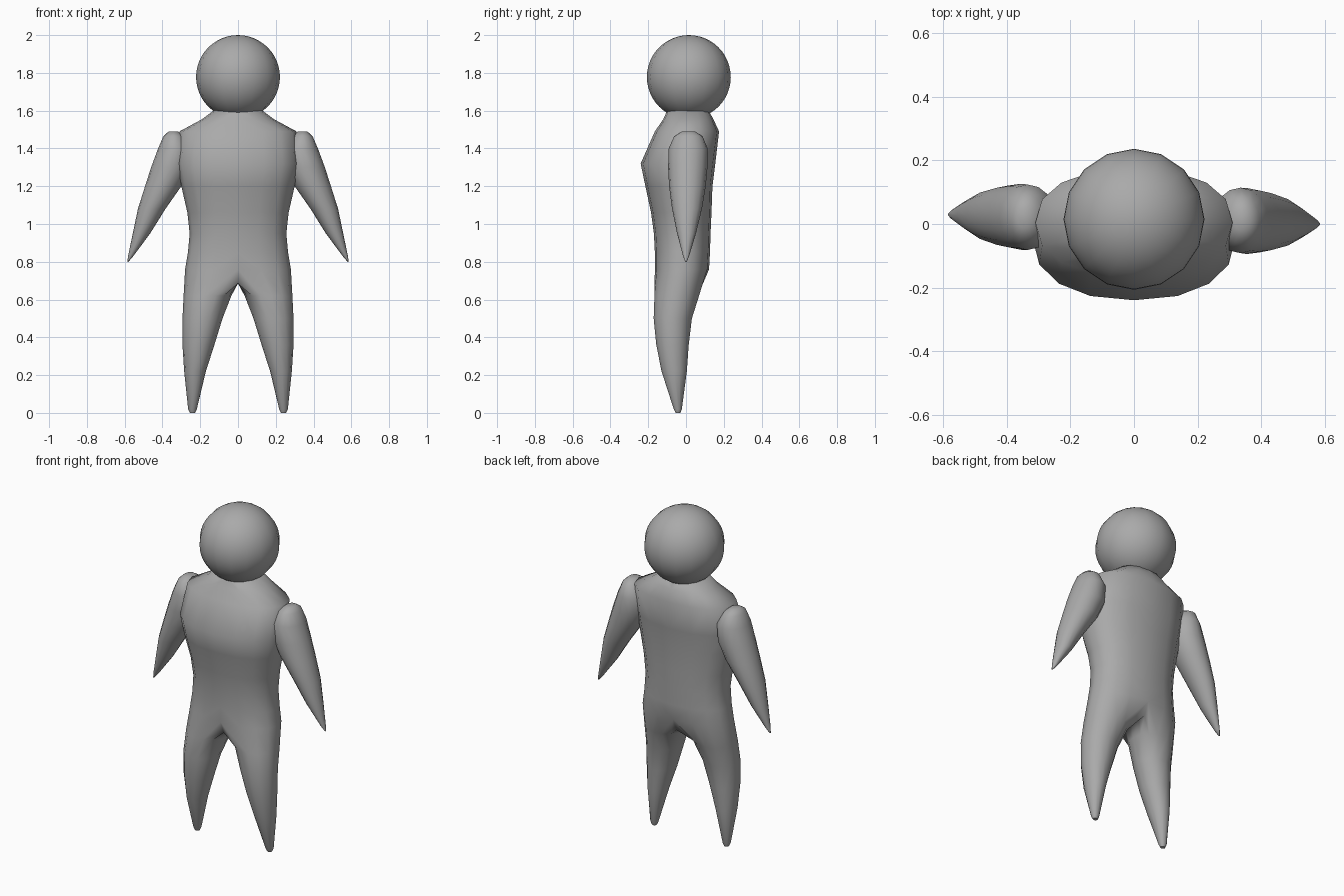
import bpy, bmesh, math

cube = bpy.data.objects.get("Cube")
if cube:
    bpy.data.objects.remove(cube, do_unlink=True)

grey = bpy.data.materials.new("plain grey")
grey.use_nodes = True
grey.diffuse_color = (0.4, 0.4, 0.4, 1)
grey.node_tree.nodes["Principled BSDF"].inputs["Base Color"].default_value = (0.4, 0.4, 0.4, 1)


def finish(bm, name, angle=60):
    bmesh.ops.recalc_face_normals(bm, faces=bm.faces)
    mesh = bpy.data.meshes.new(name)
    bm.to_mesh(mesh)
    bm.free()
    mesh.materials.append(grey)
    obj = bpy.data.objects.new(name, mesh)
    bpy.context.collection.objects.link(obj)
    bpy.ops.object.select_all(action="DESELECT")
    bpy.context.view_layer.objects.active = obj
    obj.select_set(True)
    bpy.ops.object.shade_smooth_by_angle(angle=math.radians(angle))
    return obj


def oval(cx, cy, rx, ry, t, power=1.0):
    """Point on a rounded-box oval; t runs from front over +x to back."""
    s, c = math.sin(t), math.cos(t)
    return (cx + rx * math.copysign(abs(s) ** power, s),
            cy - ry * math.copysign(abs(c) ** power, c))


def bridge(bm, a, b, closed):
    n = len(a)
    for i in range(n if closed else n - 1):
        j = (i + 1) % n
        bm.faces.new((a[i], a[j], b[j], b[i]))


# Torso and legs: one half, mirrored. Torso rows: z, front y, back y, half width
torso = [(1.6, -0.10, 0.12, 0.13), (1.555, -0.12, 0.145, 0.19),
         (1.49, -0.165, 0.175, 0.31), (1.32, -0.24, 0.155, 0.32),
         (1.2, -0.215, 0.14, 0.30), (1.06, -0.185, 0.135, 0.268),
         (0.95, -0.17, 0.13, 0.256), (0.85, -0.165, 0.127, 0.265),
         (0.76, -0.165, 0.122, 0.28)]
# Leg rows: z, inner x, outer x, front y, back y
legs = [(0.62, 0.035, 0.288, -0.168, 0.07), (0.5, 0.082, 0.294, -0.172, 0.032),
        (0.36, 0.125, 0.294, -0.158, 0.015), (0.22, 0.17, 0.285, -0.13, 0.005),
        (0.02, 0.218, 0.264, -0.065, -0.022), (0.0, 0.227, 0.255, -0.055, -0.03)]
STEPS = 8

bm = bmesh.new()
rows = []
for z, front, back, half in torso:
    row = []
    for i in range(STEPS + 1):
        x, y = oval(0, (front + back) / 2, half, (back - front) / 2,
                    math.pi * i / STEPS, 0.88)
        row.append(bm.verts.new((0 if i in (0, STEPS) else x, y, z)))
    rows.append(row)
for a, b in zip(rows, rows[1:]):
    bridge(bm, a, b, False)
bm.faces.new(rows[0])

# Crotch arch closes the half ring, then the leg continues as a full ring
hip = rows[-1]
arch = [bm.verts.new((0, y, 0.685)) for y in (0.09, 0.04, -0.02, -0.08, -0.135)]
ring = hip + arch
count = len(ring)
for z, inner, outer, front, back in legs:
    new = []
    for i in range(count):
        if i <= STEPS:
            t = -0.35 + (math.pi + 0.7) * i / STEPS
        else:
            t = math.pi + 0.35 + (math.pi - 0.7) * (i - STEPS) / (count - STEPS)
        x, y = oval((inner + outer) / 2, (front + back) / 2,
                    (outer - inner) / 2, (back - front) / 2, t)
        new.append(bm.verts.new((x, y, z)))
    bridge(bm, ring, new, True)
    ring = new
bm.faces.new(ring)

body = finish(bm, "body")
mirror = body.modifiers.new("mirror", "MIRROR")
mirror.use_clip = True
bpy.ops.object.modifier_move_to_index(modifier="mirror", index=0)

# Arms. Rows: z, centre x, half width, half depth
arm = [(1.49, 0.342, 0.025, 0.035), (1.465, 0.34, 0.055, 0.075),
       (1.4, 0.335, 0.088, 0.103), (1.3, 0.355, 0.105, 0.104),
       (1.2, 0.396, 0.096, 0.097), (1.08, 0.457, 0.073, 0.079),
       (0.95, 0.511, 0.046, 0.05), (0.83, 0.568, 0.014, 0.016),
       (0.8, 0.583, 0.003, 0.004)]
for side, name, tip_y in ((1, "left_arm", 0.0), (-1, "right_arm", 0.03)):
    bm = bmesh.new()
    prev = None
    for z, cx, rx, ry in arm:
        f = (1.49 - z) / 0.69
        cy = (0.013 if side > 0 else 0.02) * (1 - f) + tip_y * f
        row = []
        for i in range(16):
            x, y = oval(cx, cy, rx, ry, math.tau * i / 16)
            row.append(bm.verts.new((side * x, y, z)))
        if prev:
            bridge(bm, prev, row, True)
        else:
            bm.faces.new(row)
        prev = row
    bm.faces.new(prev)
    finish(bm, name)

# Head
bm = bmesh.new()
bmesh.ops.create_uvsphere(bm, u_segments=16, v_segments=24, radius=0.222)
bmesh.ops.translate(bm, verts=bm.verts, vec=(0, 0.015, 1.778))
finish(bm, "head")
